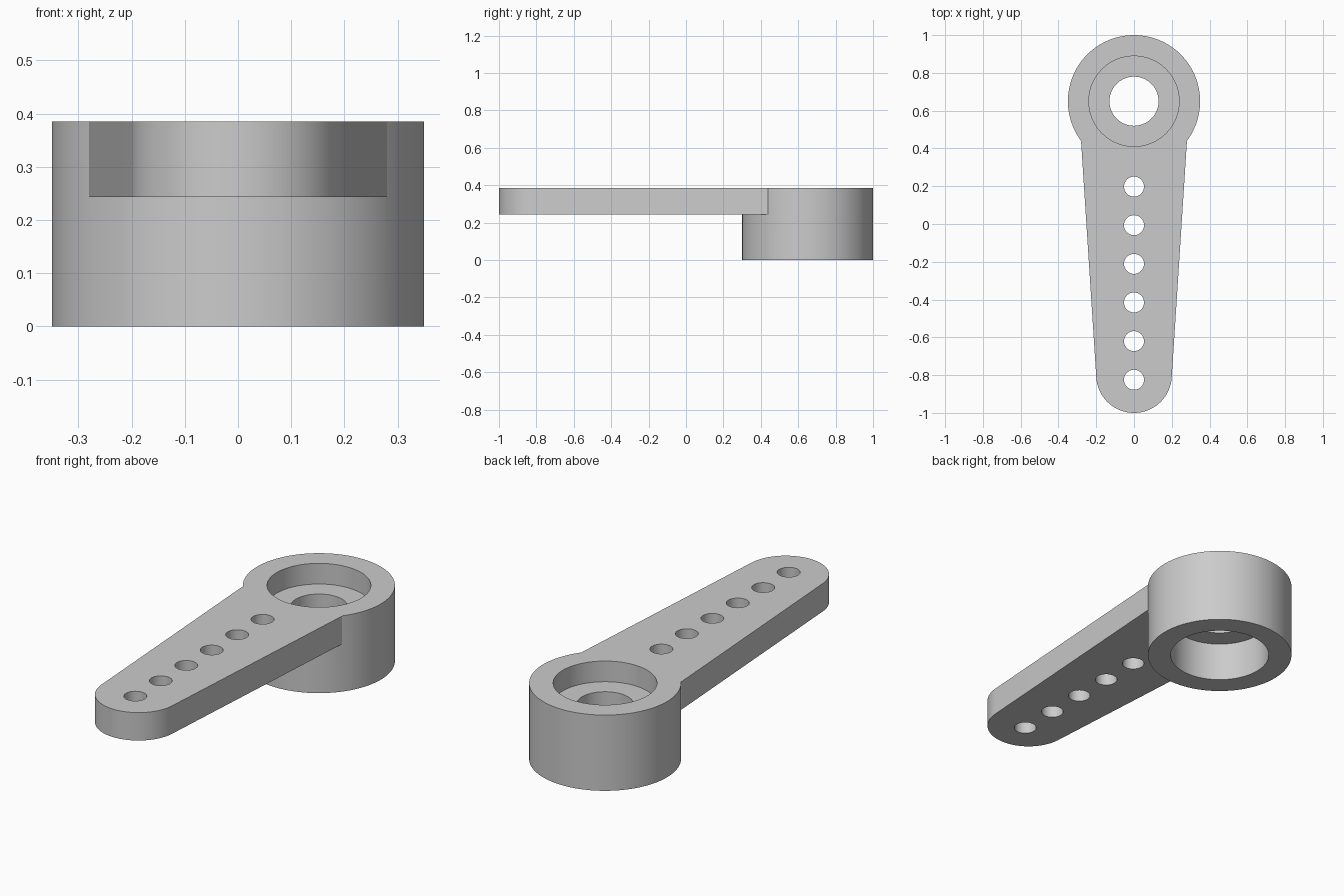
import bpy, bmesh
from math import pi, sin, cos, asin, radians

cube = bpy.data.objects.get("Cube")
if cube:
    bpy.data.objects.remove(cube, do_unlink=True)

TOP, ARM_BOTTOM = 0.385, 0.243
HUB_Y, HUB_R = 0.65, 0.35
TIP_Y, TIP_R = -0.8, 0.2

grey = bpy.data.materials.new("plain grey")
grey.use_nodes = True
grey.diffuse_color = (0.6, 0.6, 0.6, 1)
grey.node_tree.nodes["Principled BSDF"].inputs["Base Color"].default_value = grey.diffuse_color


def prism(name, outline, z0, z1):
    """Extrude a flat outline from z0 up to z1."""
    bm = bmesh.new()
    face = bm.faces.new([bm.verts.new((x, y, z0)) for x, y in outline])
    new = bmesh.ops.extrude_face_region(bm, geom=[face])["geom"]
    bmesh.ops.translate(bm, vec=(0, 0, z1 - z0),
                        verts=[v for v in new if isinstance(v, bmesh.types.BMVert)])
    bmesh.ops.recalc_face_normals(bm, faces=bm.faces)
    mesh = bpy.data.meshes.new(name)
    bm.to_mesh(mesh)
    bm.free()
    mesh.materials.append(grey)
    ob = bpy.data.objects.new(name, mesh)
    bpy.context.collection.objects.link(ob)
    return ob


def arc(y, r, start, end, n):
    return [(r * cos(start + (end - start) * i / n), y + r * sin(start + (end - start) * i / n))
            for i in range(n + 1)]


def cylinder(name, y, r, z0, z1, n=96):
    return prism(name, arc(y, r, 0, 2 * pi, n)[:-1], z0, z1)


def combine(target, other, operation):
    """Apply a boolean and remove the helper."""
    mod = target.modifiers.new(operation.title(), "BOOLEAN")
    mod.operation, mod.solver, mod.object = operation, "EXACT", other
    bpy.context.view_layer.objects.active = target
    bpy.ops.object.modifier_apply(modifier=mod.name)
    bpy.data.objects.remove(other, do_unlink=True)


# Hub with the tapered, round-tipped arm joined to it
horn = cylinder("lever_arm_with_hub", HUB_Y, HUB_R, 0, TOP)
lean = asin(0.064)
tip = arc(TIP_Y, TIP_R, -pi - -lean, -lean, 48)
arm = prism("arm", tip + [(0.28, 0.435), (0.2, 0.6), (-0.2, 0.6), (-0.28, 0.435)],
            ARM_BOTTOM, TOP)
combine(horn, arm, "UNION")

# Upper recess, lower socket and the smaller hole through the web between them
for r, z0, z1 in ((0.239, 0.28, 0.5), (0.239, -0.1, 0.2), (0.13, -0.2, 0.6)):
    combine(horn, cylinder("bore_cutter", HUB_Y, r, z0, z1), "DIFFERENCE")

# Row of linkage holes along the arm
for i in range(6):
    combine(horn, cylinder("hole_cutter", 0.198 - 0.2045 * i, 0.053, 0.1, 0.5, 40), "DIFFERENCE")

bpy.ops.object.select_all(action="DESELECT")
horn.select_set(True)
bpy.context.view_layer.objects.active = horn
bpy.ops.object.shade_smooth_by_angle(angle=radians(25))
